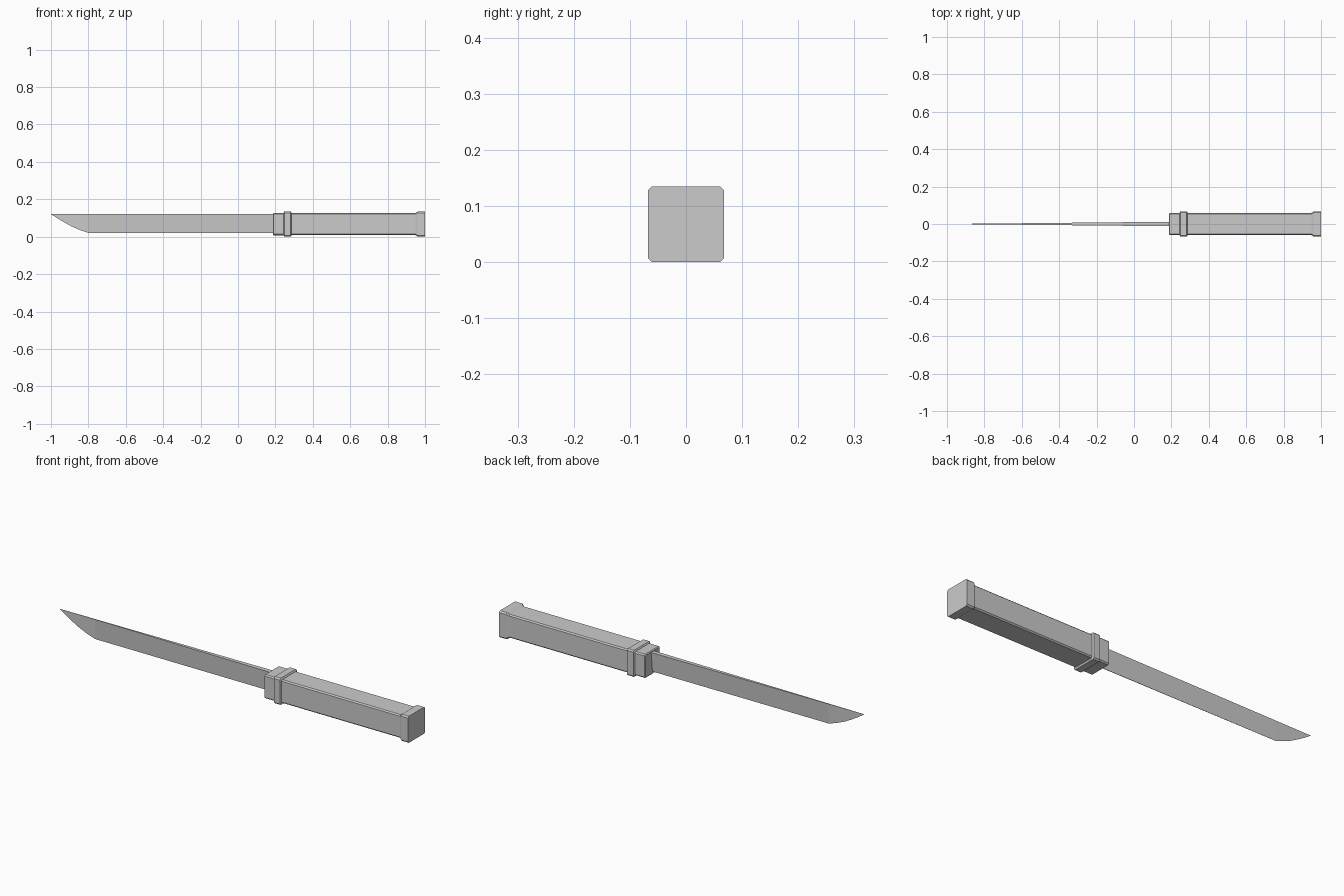
import bpy, bmesh

if "Cube" in bpy.data.objects:
    bpy.data.objects.remove(bpy.data.objects["Cube"])

CZ = 0.0675  # height of the handle axis


def make_object(name, bm):
    bmesh.ops.recalc_face_normals(bm, faces=bm.faces[:])
    mesh = bpy.data.meshes.new(name)
    bm.to_mesh(mesh)
    bm.free()
    obj = bpy.data.objects.new(name, mesh)
    bpy.context.collection.objects.link(obj)
    return obj


def square_loft(name, sections, chamfer):
    """Loft chamfered squares along x; sections are (x, half size)."""
    bm = bmesh.new()
    rings = []
    for x, h in sections:
        k = h - chamfer
        outline = [(h, -k), (h, k), (k, h), (-k, h), (-h, k), (-h, -k), (-k, -h), (k, -h)]
        rings.append([bm.verts.new((x, y, CZ + z)) for y, z in outline])
    for a, b in zip(rings, rings[1:]):
        for i in range(8):
            j = (i + 1) % 8
            bm.faces.new((a[i], a[j], b[j], b[i]))
    bm.faces.new(rings[0])
    bm.faces.new(rings[-1])
    return make_object(name, bm)


# Handle parts
square_loft("collar", [(0.187, 0.056), (0.191, 0.06), (0.246, 0.06)], 0.006)
square_loft("guard_ring", [(0.244, 0.061), (0.248, 0.0675), (0.282, 0.0675), (0.286, 0.061)], 0.007)
square_loft("grip", [(0.284, 0.059), (0.955, 0.059)], 0.006)
square_loft("pommel", [(0.948, 0.059), (0.961, 0.0675), (1.0, 0.0675)], 0.007)

# Blade: straight spine, curved point, tapering to the tip and the cutting edge
edge = [(-1.0, 0.121), (-0.965, 0.098), (-0.93, 0.077), (-0.89, 0.055),
        (-0.845, 0.036), (-0.8, 0.021), (0.2, 0.021)]
SPINE = 0.121
bm = bmesh.new()
tip = bm.verts.new((-1.0, 0, SPINE))
prev = None
for x, z in edge[1:]:
    top = 0.012 * (x + 1) / 1.2
    low = 0.1 * top
    ring = [bm.verts.new(p) for p in
            ((x, -top, SPINE), (x, top, SPINE), (x, low, z), (x, -low, z))]
    for i in range(4):
        j = (i + 1) % 4
        if prev:
            bm.faces.new((prev[i], prev[j], ring[j], ring[i]))
        else:
            bm.faces.new((tip, ring[j], ring[i]))
    prev = ring
bm.faces.new(prev)
make_object("blade", bm)
